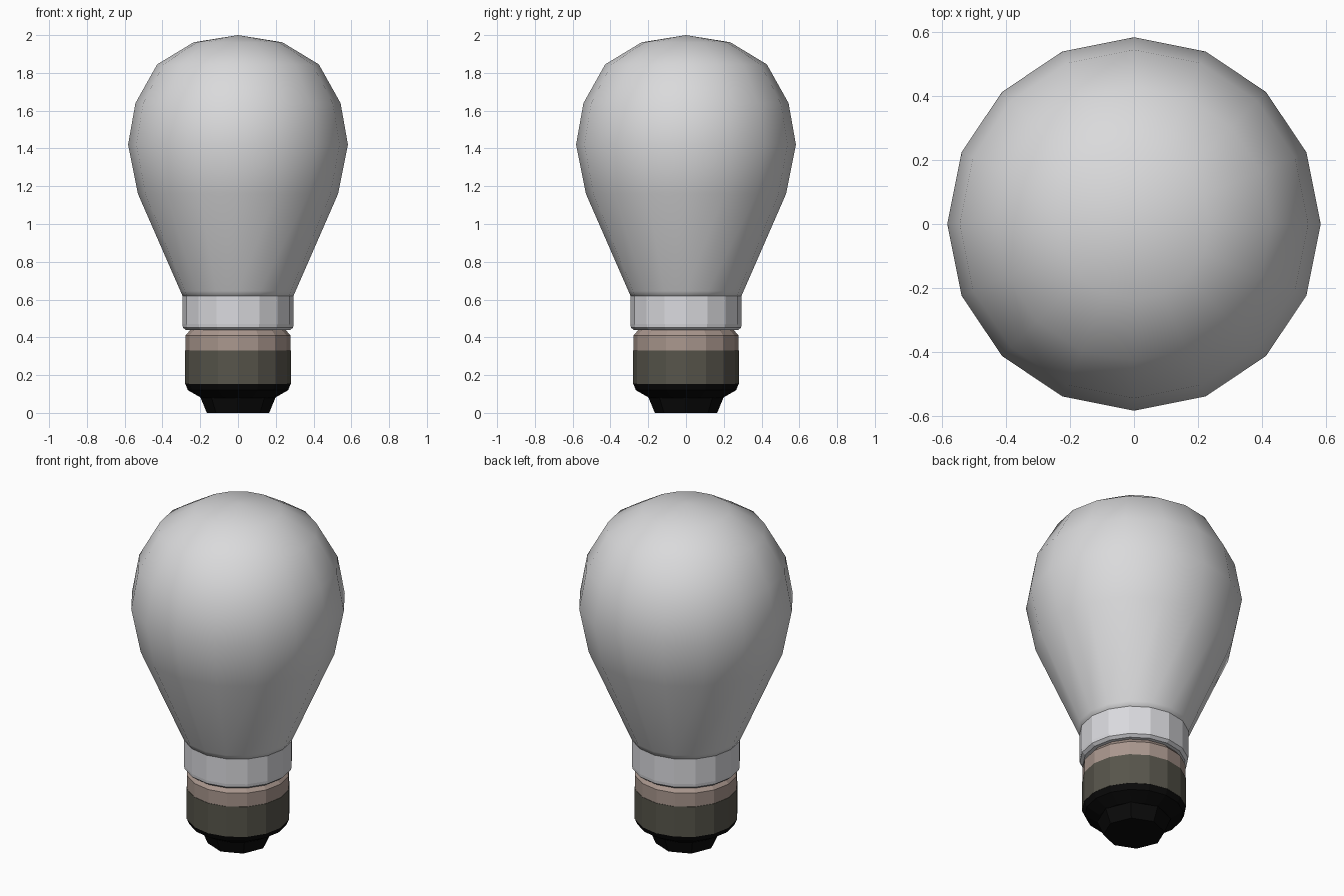
import bpy, bmesh, math

if "Cube" in bpy.data.objects:
    bpy.data.objects.remove(bpy.data.objects["Cube"])


def material(name, color):
    m = bpy.data.materials.new(name)
    m.diffuse_color = (*color, 1)
    m.use_nodes = True
    m.node_tree.nodes["Principled BSDF"].inputs["Base Color"].default_value = m.diffuse_color
    return m


def lathe(name, profile, mat, sides=16, smooth=False):
    """Revolve (radius, height) points listed bottom to top; closes both ends."""
    bm = bmesh.new()
    rings = []
    for r, z in profile:
        if r == 0:
            rings.append([bm.verts.new((0, 0, z))] * sides)
        else:
            rings.append([bm.verts.new((r * math.cos(2 * math.pi * i / sides),
                                        r * math.sin(2 * math.pi * i / sides), z))
                          for i in range(sides)])
    for low, high in zip(rings, rings[1:]):
        for i in range(sides):
            j = (i + 1) % sides
            corners = [low[i], low[j], high[j], high[i]]
            bm.faces.new(list(dict.fromkeys(corners)))
    if profile[0][0]:
        bm.faces.new(rings[0][::-1])
    if profile[-1][0]:
        bm.faces.new(rings[-1])
    bmesh.ops.recalc_face_normals(bm, faces=bm.faces)
    mesh = bpy.data.meshes.new(name)
    bm.to_mesh(mesh)
    bm.free()
    mesh.materials.append(mat)
    obj = bpy.data.objects.new(name, mesh)
    bpy.context.collection.objects.link(obj)
    if smooth:
        mesh.shade_smooth()
    return obj


glass = material("frosted glass", (0.70, 0.70, 0.71))
collar = material("collar white", (0.70, 0.70, 0.73))
brass = material("dull copper", (0.40, 0.31, 0.27))
thread = material("dark thread", (0.095, 0.09, 0.07))
black = material("black insulator", (0.003, 0.003, 0.003))

# Frosted globe tapering down into the collar
lathe("globe", [(0.29, 0.61), (0.305, 0.645), (0.53, 1.16), (0.582, 1.42),
                (0.543, 1.64), (0.428, 1.845), (0.235, 1.962), (0, 2.0)],
      glass, smooth=True)

# Neck collar with a small lower bevel
lathe("neck_collar", [(0.275, 0.438), (0.292, 0.452), (0.294, 0.47), (0.294, 0.63)], collar)

# Metal screw base and its dark threaded band
lathe("screw_base", [(0.275, 0.15), (0.278, 0.16), (0.278, 0.41), (0.25, 0.442)], brass)
lathe("thread_band", [(0.28, 0.152), (0.28, 0.33)], thread)

# Black insulator and contact tip
lathe("insulator", [(0.195, 0.08), (0.265, 0.12), (0.279, 0.153)], black)
lathe("contact_tip", [(0.165, 0.0), (0.20, 0.085)], black, sides=8)
